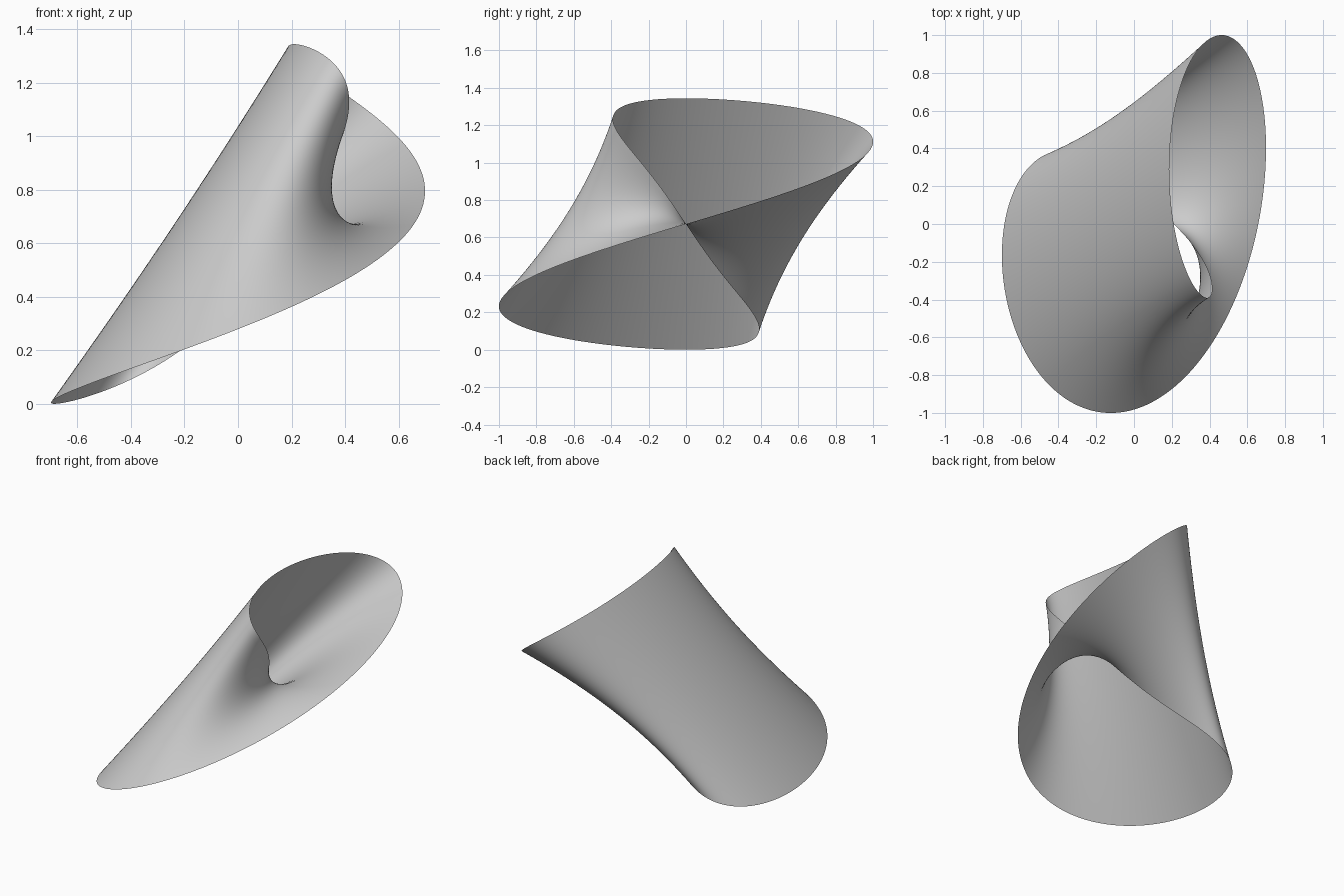
import bpy, bmesh, math

cube = bpy.data.objects.get("Cube")
if cube:
    bpy.data.objects.remove(cube)

# One plain grey
grey = bpy.data.materials.new("plain grey")
grey.use_nodes = True
colour = (0.6, 0.6, 0.6, 1.0)
grey.diffuse_color = colour
grey.node_tree.nodes["Principled BSDF"].inputs["Base Color"].default_value = colour

RADIUS = 0.672       # loop radius along y, also half the height
WIDTH = 2 / 3        # half width of the band relative to the radius
AROUND, ACROSS = 240, 32


def band_point(t, v):
    """Half-twisted band, squeezed to half depth in x and leaning over with height."""
    reach = 1 + WIDTH * v * math.cos(t / 2)
    rise = v * math.sin(t / 2)
    x = 0.5 * reach * math.cos(t) + WIDTH * rise
    y = reach * math.sin(t)
    return (RADIUS * x + 0.098, RADIUS * y, RADIUS * (rise + 1))


# Twisted band: one full turn of straight rulings; the ends meet flipped, so they stay
# unwelded to keep the smooth normals consistent on the one-sided surface
bm = bmesh.new()
rows = []
for i in range(AROUND + 1):
    t = 2 * math.pi * i / AROUND
    rows.append([bm.verts.new(band_point(t, 2 * j / ACROSS - 1)) for j in range(ACROSS + 1)])
for a, b in zip(rows, rows[1:]):
    for j in range(ACROSS):
        bm.faces.new((a[j], b[j], b[j + 1], a[j + 1])).smooth = True

mesh = bpy.data.meshes.new("twisted_band")
bm.to_mesh(mesh)
bm.free()
mesh.materials.append(grey)
band = bpy.data.objects.new("twisted_band", mesh)
bpy.context.collection.objects.link(band)
